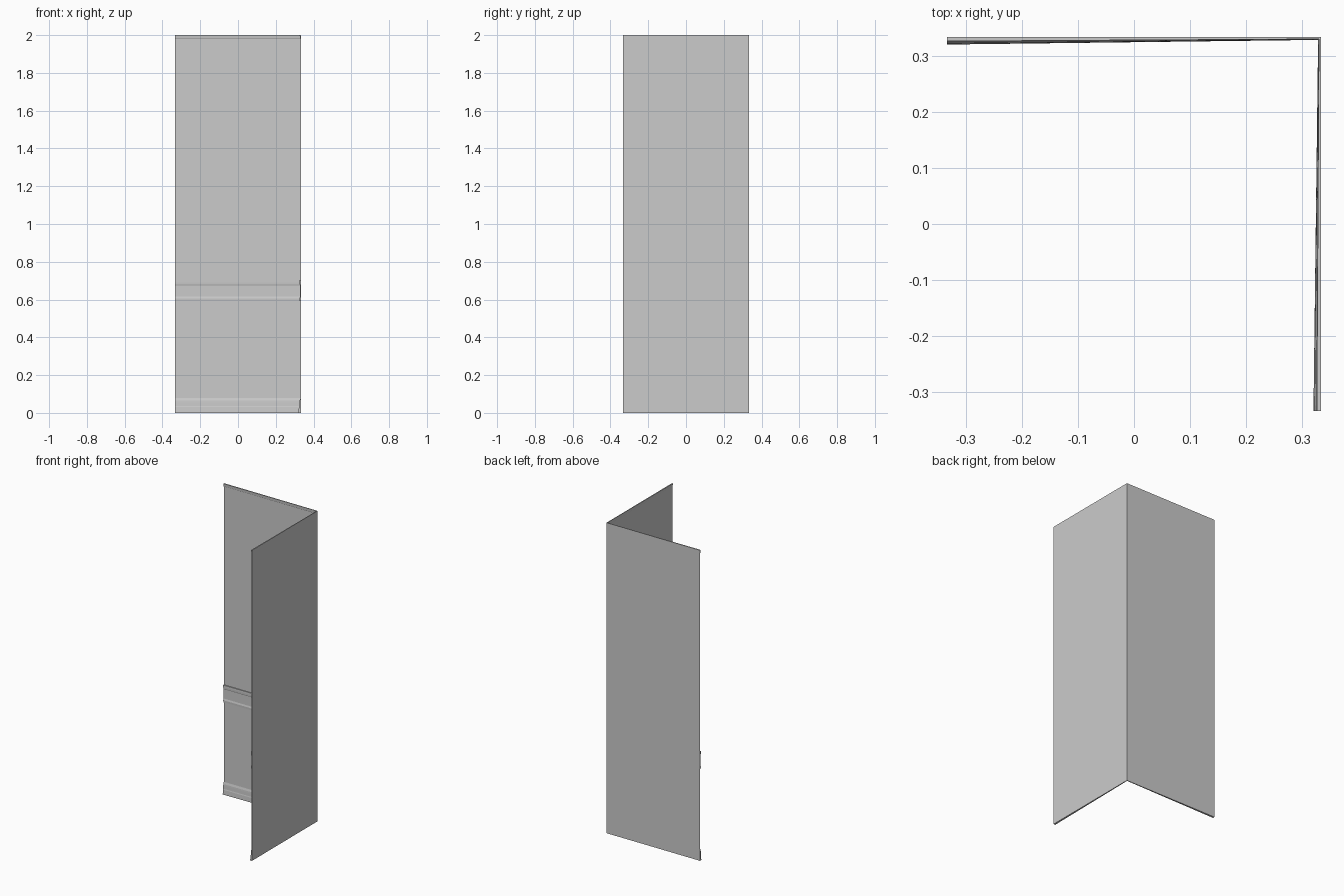
import bpy, bmesh

if "Cube" in bpy.data.objects:
    bpy.data.objects.remove(bpy.data.objects["Cube"])

HALF = 0.333      # half width of each wall
THICK = 0.002     # wall panel thickness
TAPER = 0.25      # mouldings get shallower towards the corner


def strip(name, profile, swap, base=THICK):
    """Sweep a (z, depth) profile along one wall, mitred at the corner."""
    bm = bmesh.new()
    rings = []
    for inner in (False, True):
        ring = []
        for z, d in profile:
            depth = base + d * (TAPER if inner else 1.0)
            u = HALF - depth if inner else -HALF
            v = HALF - depth
            ring.append(bm.verts.new((v, u, z) if swap else (u, v, z)))
        rings.append(ring)
    a, b = rings
    n = len(profile)
    for i in range(n):
        j = (i + 1) % n
        bm.faces.new((a[i], a[j], b[j], b[i]))
    bm.faces.new(a)
    bm.faces.new(b[::-1])
    bmesh.ops.recalc_face_normals(bm, faces=bm.faces)
    mesh = bpy.data.meshes.new(name)
    bm.to_mesh(mesh)
    bm.free()
    obj = bpy.data.objects.new(name, mesh)
    bpy.context.collection.objects.link(obj)


def panel(name, swap):
    """Thin flat wall panel with a mitred inner end."""
    bm = bmesh.new()
    plan = [(-HALF, HALF), (HALF, HALF), (HALF - THICK, HALF - THICK), (-HALF, HALF - THICK)]
    face = bm.faces.new([bm.verts.new((v, u, 0) if swap else (u, v, 0)) for u, v in plan])
    ext = bmesh.ops.extrude_face_region(bm, geom=[face], use_keep_orig=True)
    tops = [g for g in ext["geom"] if isinstance(g, bmesh.types.BMVert)]
    bmesh.ops.translate(bm, verts=tops, vec=(0, 0, 2))
    bmesh.ops.recalc_face_normals(bm, faces=bm.faces)
    mesh = bpy.data.meshes.new(name)
    bm.to_mesh(mesh)
    bm.free()
    bpy.context.collection.objects.link(bpy.data.objects.new(name, mesh))


# Moulding profiles: (height, depth in front of the panel)
skirting = [(0, 0), (0, 0.011), (0.03, 0.009), (0.036, 0.007),
            (0.055, 0.006), (0.065, 0.005), (0.075, 0.001), (0.078, 0)]
chair_rail = [(0.592, 0), (0.592, 0.005), (0.605, 0.006), (0.615, 0.002),
              (0.675, 0.002), (0.68, 0.005), (0.69, 0.006), (0.703, 0.006), (0.703, 0)]
cornice = [(1.98, 0), (1.982, 0.002), (2, 0.005), (2, 0)]

# Two walls, each with its own set of mouldings
for side, swap in (("back", False), ("right", True)):
    panel(side + "_wall", swap)
    strip(side + "_skirting", skirting, swap)
    strip(side + "_chair_rail", chair_rail, swap)
    strip(side + "_cornice", cornice, swap)
